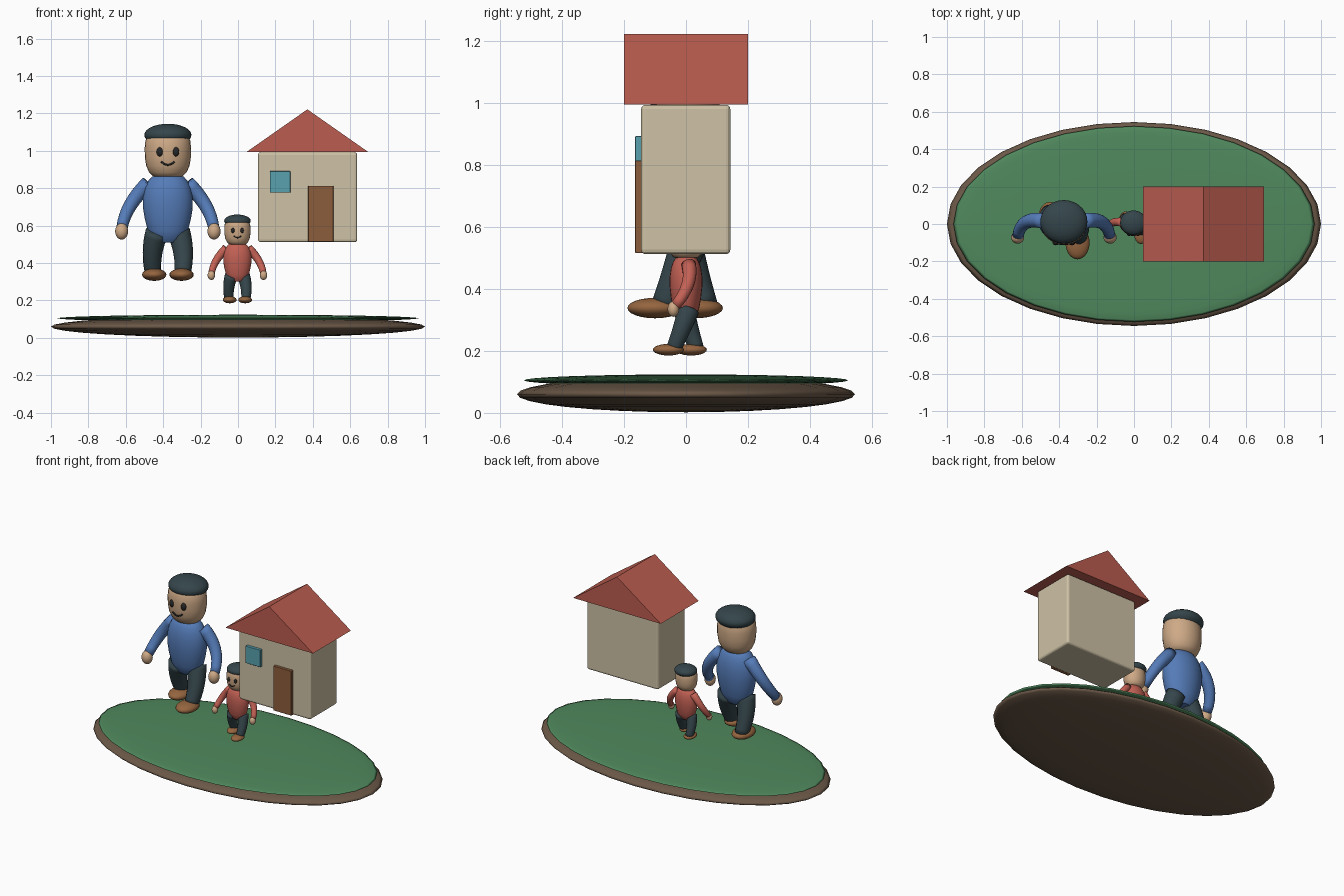
import bpy, bmesh, math
from mathutils import Vector

if "Cube" in bpy.data.objects:
    bpy.data.objects.remove(bpy.data.objects["Cube"])


def mat(name, r, g, b):
    m = bpy.data.materials.new(name)
    m.diffuse_color = (r, g, b, 1)
    m.use_nodes = True
    m.node_tree.nodes["Principled BSDF"].inputs["Base Color"].default_value = m.diffuse_color
    return m


SKIN = mat("skin", 0.62, 0.40, 0.24)
DARK = mat("dark_cloth", 0.035, 0.06, 0.07)
BLUE = mat("blue_cloth", 0.09, 0.2, 0.48)
RED = mat("red_cloth", 0.55, 0.12, 0.09)
SHOE = mat("shoe_brown", 0.3, 0.13, 0.05)
BLACK = mat("black", 0.02, 0.02, 0.02)
WALL = mat("wall_cream", 0.62, 0.54, 0.38)
ROOF = mat("roof_red", 0.5, 0.11, 0.08)
DOOR = mat("door_brown", 0.26, 0.11, 0.045)
GLASS = mat("window_blue", 0.1, 0.36, 0.43)
SOIL = mat("soil", 0.15, 0.1, 0.065)
GRASS = mat("grass", 0.08, 0.25, 0.11)


def make(name, bm, material, smooth=True):
    bmesh.ops.recalc_face_normals(bm, faces=bm.faces)
    me = bpy.data.meshes.new(name)
    bm.to_mesh(me)
    bm.free()
    ob = bpy.data.objects.new(name, me)
    bpy.context.collection.objects.link(ob)
    me.materials.append(material)
    for p in me.polygons:
        p.use_smooth = smooth
    return ob


def ellipsoid(name, c, r, material, seg=32, rings=16):
    bm = bmesh.new()
    bmesh.ops.create_uvsphere(bm, u_segments=seg, v_segments=rings, radius=1)
    for v in bm.verts:
        v.co = Vector([c[i] + v.co[i] * r[i] for i in range(3)])
    return make(name, bm, material)


def box(name, lo, hi, material, bevel):
    bm = bmesh.new()
    bmesh.ops.create_cube(bm, size=1)
    for v in bm.verts:
        v.co = Vector([(lo[i] + hi[i]) / 2 + v.co[i] * (hi[i] - lo[i]) for i in range(3)])
    bmesh.ops.bevel(bm, geom=bm.edges[:], offset=bevel, segments=3, profile=0.5, affect='EDGES')
    return make(name, bm, material, False)


def skin_rings(bm, rings):
    n = len(rings[0])
    for a, b in zip(rings, rings[1:]):
        for i in range(n):
            bm.faces.new((a[i], a[(i + 1) % n], b[(i + 1) % n], b[i]))
    bm.faces.new(rings[0])
    bm.faces.new(rings[-1])


def stacked(name, c, profile, depth, material, s, n=24):
    """Elliptical rings (z, half width) stacked upwards."""
    bm = bmesh.new()
    rings = [[bm.verts.new((c[0] + s * r * math.cos(2 * math.pi * i / n),
                            c[1] + s * r * depth * math.sin(2 * math.pi * i / n),
                            c[2] + s * z)) for i in range(n)] for z, r in profile]
    skin_rings(bm, rings)
    ob = make(name, bm, material)
    for p in ob.data.polygons:
        p.use_smooth = len(p.vertices) == 4
    return ob


def limb(name, pts, radii, material, n=14, steps=8):
    """Tapered tube along a three-point curve."""
    a, b, c = [Vector(p) for p in pts]
    ctrl = 2 * b - (a + c) / 2
    bm, rings = bmesh.new(), []
    for k in range(steps + 1):
        t = k / steps
        p = a * (1 - t) ** 2 + ctrl * 2 * t * (1 - t) + c * t * t
        d = ((ctrl - a) * (1 - t) + (c - ctrl) * t).normalized()
        u = d.cross(Vector((0, 1, 0))).normalized()
        w = d.cross(u)
        r = radii[0] * (1 - t) + radii[1] * t
        rings.append([bm.verts.new(p + r * (u * math.cos(2 * math.pi * i / n)
                                            + w * math.sin(2 * math.pi * i / n))) for i in range(n)])
    skin_rings(bm, rings)
    return make(name, bm, material)


BODY = [(0.205, 0.06), (0.225, 0.085), (0.27, 0.108), (0.33, 0.123), (0.39, 0.133),
        (0.45, 0.133), (0.50, 0.123), (0.535, 0.105), (0.557, 0.085), (0.565, 0.06)]
HEAD = [(0.552, 0.05), (0.560, 0.08), (0.58, 0.1), (0.615, 0.116), (0.66, 0.123),
        (0.71, 0.124), (0.75, 0.12), (0.79, 0.1), (0.81, 0.06)]


def figure(tag, x, z, s, shirt):
    def P(px, py, pz):
        return (x + s * px, s * py, z + s * pz)

    def E(part, c, r, m, seg=20, rings=12):
        ellipsoid(f"{tag}_{part}", P(*c), [s * q for q in r], m, seg, rings)

    base = P(0, 0, 0)
    stacked(f"{tag}_torso", base, BODY, 0.7, shirt, s)
    stacked(f"{tag}_head", base, HEAD, 0.88, SKIN, s)
    E("hair", (0, 0.012, 0.78), (0.126, 0.116, 0.06), DARK, 28, 14)
    for side, label in ((-1, "left"), (1, "right")):
        limb(f"{tag}_{label}_arm", [P(side * 0.105, 0.015, 0.52), P(side * 0.2, 0.01, 0.405),
                                    P(side * 0.245, -0.06, 0.285)], (0.042 * s, 0.03 * s), shirt)
        E(f"{label}_hand", (side * 0.247, -0.072, 0.265), (0.035, 0.033, 0.044), SKIN)
        # Striding legs: one ahead, one behind
        fy = -0.1 if side > 0 else 0.03
        ay = -0.072 if side > 0 else 0.062
        limb(f"{tag}_{label}_leg", [P(side * 0.058, -ay * 0.2, 0.26), P(side * 0.082, ay * 0.35, 0.15),
                                    P(side * 0.078, ay, 0.035)], (0.062 * s, 0.043 * s), DARK)
        E(f"{label}_shoe", (side * 0.073, fy, 0.033), (0.065, 0.089, 0.033), SHOE)
        E(f"{label}_eye", (side * 0.043, -0.1, 0.69), (0.018, 0.014, 0.025), BLACK, 14, 8)
    limb(f"{tag}_smile", [P(-0.035, -0.103, 0.637), P(0, -0.108, 0.62), P(0.035, -0.103, 0.637)],
         (0.005 * s, 0.005 * s), BLACK, 8)


# Ground island
ellipsoid("soil_base", (0, 0, 0.06), (1.0, 0.545, 0.058), SOIL)
ellipsoid("grass_top", (0, 0, 0.105), (0.965, 0.523, 0.019), GRASS)

# Walking pair
figure("adult", -0.375, 0.305, 1.0, BLUE)
figure("child", -0.003, 0.185, 0.565, RED)

# House
box("house_walls", (0.107, -0.145, 0.512), (0.637, 0.143, 0.993), WALL, 0.014)
box("door", (0.375, -0.164, 0.515), (0.51, -0.14, 0.813), DOOR, 0.003)
box("window", (0.17, -0.164, 0.777), (0.28, -0.14, 0.892), GLASS, 0.003)
bm = bmesh.new()
ends = [[bm.verts.new((px, y, pz)) for px, pz in ((0.047, 0.995), (0.695, 0.995), (0.371, 1.222))]
        for y in (-0.2, 0.2)]
skin_rings(bm, ends)
make("roof", bm, ROOF, False)
